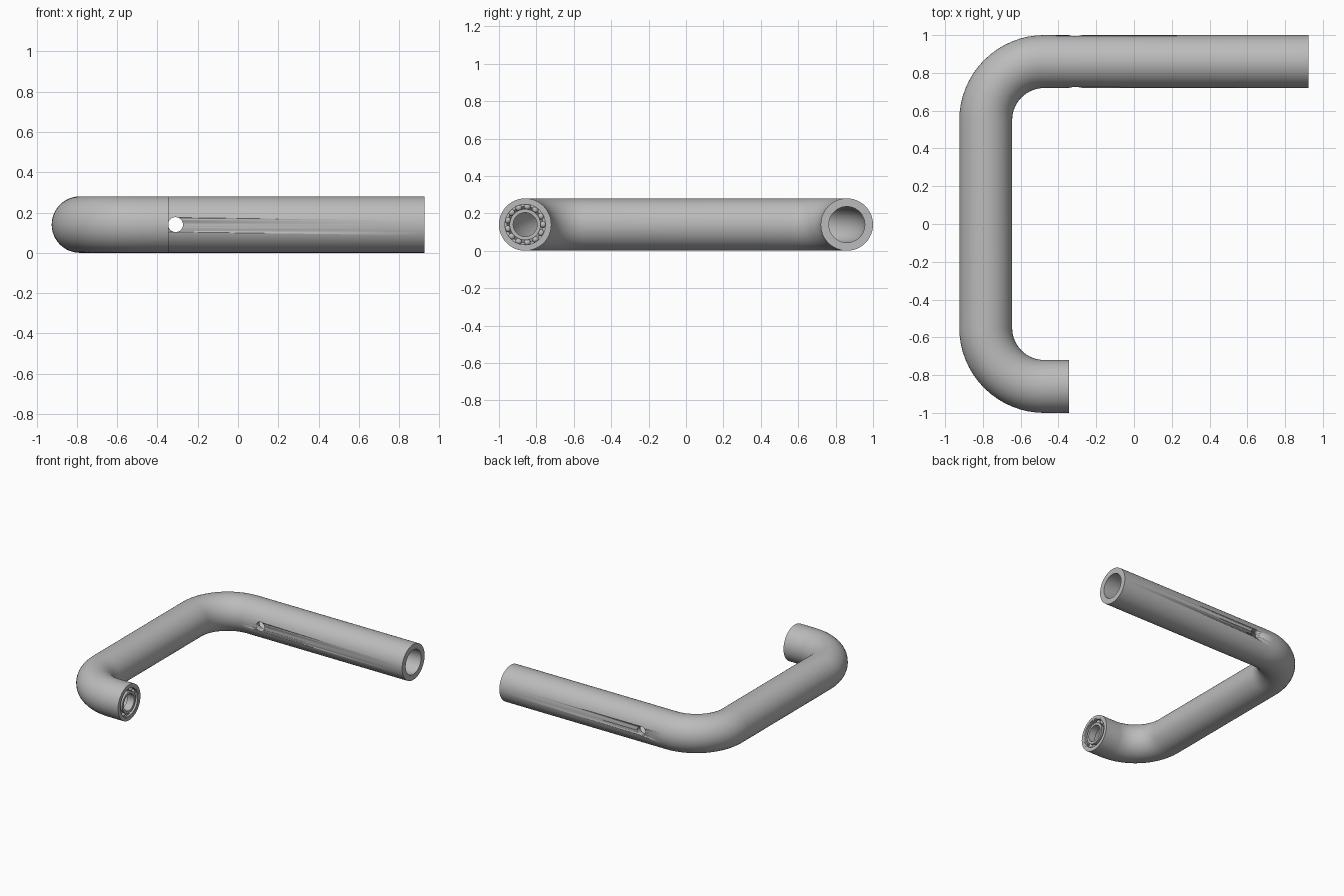
import bpy, bmesh
from math import pi, cos, sin
from mathutils import Vector, Matrix

cube = bpy.data.objects.get("Cube")
if cube:
    bpy.data.objects.remove(cube, do_unlink=True)

R, BORE, POCKET = 0.14, 0.096, 0.117      # tube, bore and bearing seat radii
SIDE_X, ARM_Y, BEND = -0.785, 0.86, 0.31  # centre line and bend radius
LONG_X, SHORT_X, DEPTH = 0.925, -0.345, 0.07

steel = bpy.data.materials.new("grey steel")
steel.use_nodes = True
grey = (0.5, 0.5, 0.5, 1)
steel.diffuse_color = grey
steel.node_tree.nodes["Principled BSDF"].inputs["Base Color"].default_value = grey


def finish(bm, name, angle=35):
    """Turn a bmesh into a named, shaded object."""
    bmesh.ops.recalc_face_normals(bm, faces=bm.faces)
    mesh = bpy.data.meshes.new(name)
    bm.to_mesh(mesh)
    bm.free()
    obj = bpy.data.objects.new(name, mesh)
    bpy.context.collection.objects.link(obj)
    mesh.materials.append(steel)
    bpy.ops.object.select_all(action="DESELECT")
    obj.select_set(True)
    bpy.context.view_layer.objects.active = obj
    bpy.ops.object.shade_smooth_by_angle(angle=angle * pi / 180)
    return obj


def loft(stations, name, sides=48):
    """Skin a closed loop of (centre, direction, radius) circles lying on a flat path."""
    bm = bmesh.new()
    rings = []
    for centre, direction, radius in stations:
        side = Vector((-direction.y, direction.x, 0))
        rings.append([bm.verts.new(centre + radius * (side * cos(a) + Vector((0, 0, sin(a)))))
                      for a in (2 * pi * i / sides for i in range(sides))])
    for a, b in zip(rings, rings[1:] + rings[:1]):
        for i in range(sides):
            j = (i + 1) % sides
            bm.faces.new((a[i], a[j], b[j], b[i]))
    return finish(bm, name)


# Centre line: long arm, bend, side, bend, short arm
def bend(cy, start, steps=16):
    points = []
    for i in range(steps + 1):
        a = start + pi / 2 * i / steps
        points.append((Vector((SIDE_X + BEND + BEND * cos(a), cy + BEND * sin(a), R)),
                       Vector((-sin(a), cos(a), 0))))
    return points


x_axis = Vector((1, 0, 0))
path = [(Vector((LONG_X, ARM_Y, R)), -x_axis)]
path += bend(ARM_Y - BEND, pi / 2) + bend(BEND - ARM_Y, pi)
tip = Vector((SHORT_X, -ARM_Y, R))
seat = tip - x_axis * DEPTH

# Hollow handle with a stepped seat at the short end
stations = [(p, d, R) for p, d in path]
stations += [(tip, x_axis, R), (tip, x_axis, POCKET), (seat, x_axis, POCKET), (seat, x_axis, BORE)]
stations += [(p, d, BORE) for p, d in reversed(path)]
handle = loft(stations, "bent_tube")

# Cross hole drilled through the long arm
bm = bmesh.new()
bmesh.ops.create_cone(bm, cap_ends=True, segments=32, radius1=0.037, radius2=0.037, depth=0.5,
                      matrix=Matrix.Translation((-0.31, ARM_Y, R)) @ Matrix.Rotation(pi / 2, 4, "X"))
drill = finish(bm, "hole_cutter")
drill.hide_render = True
cut = handle.modifiers.new("cross hole", "BOOLEAN")
cut.operation, cut.solver, cut.object = "DIFFERENCE", "EXACT", drill
bpy.context.view_layer.objects.active = handle
bpy.ops.object.modifier_apply(modifier=cut.name)
bpy.data.objects.remove(drill, do_unlink=True)


# Ball bearing: two grooved races and a ring of balls
WIDTH, PITCH, BALL, COUNT = 0.06, 0.096, 0.018, 13
middle = tip - x_axis * (WIDTH / 2 + 0.002)


def race(name, plain, grooved):
    sign = 1 if grooved > PITCH else -1
    profile = [(-WIDTH / 2, plain), (-WIDTH / 2, grooved)]
    for i in range(9):
        x = 0.014 * (i / 4 - 1)
        profile.append((x, max(sign * grooved, sign * PITCH + (BALL**2 - x * x) ** 0.5) * sign))
    profile += [(WIDTH / 2, grooved), (WIDTH / 2, plain)]
    loft([(middle + x_axis * x, x_axis, r) for x, r in profile], name)


race("bearing_outer_race", POCKET, 0.108)
race("bearing_inner_race", 0.064, 0.083)

bm = bmesh.new()
for k in range(COUNT):
    a = 2 * pi * k / COUNT
    spot = middle + Vector((0, PITCH * cos(a), PITCH * sin(a)))
    bmesh.ops.create_uvsphere(bm, u_segments=16, v_segments=10, radius=BALL,
                              matrix=Matrix.Translation(spot))
finish(bm, "bearing_balls", 60)
